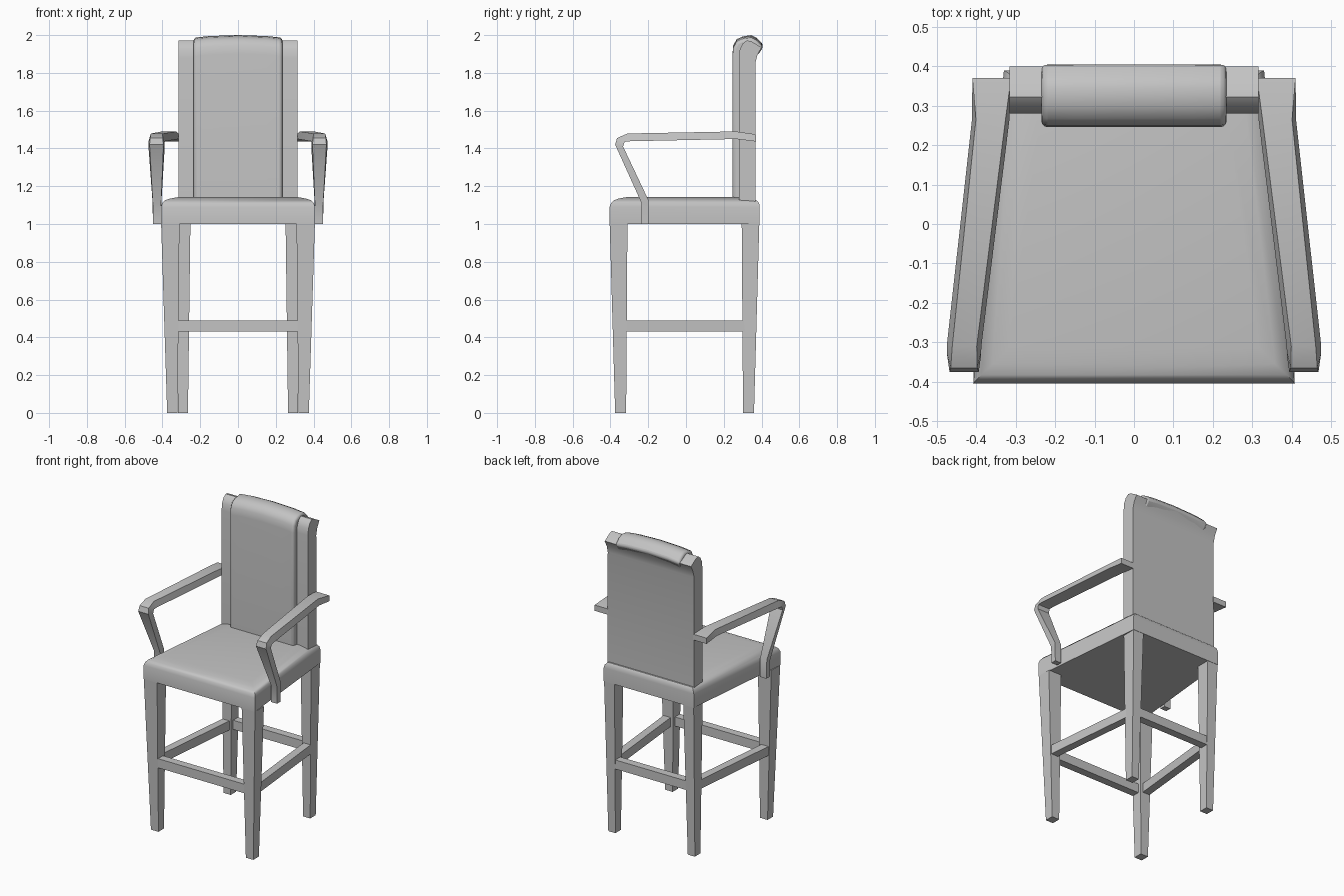
import bpy, bmesh

cube = bpy.data.objects.get("Cube")
if cube:
    bpy.data.objects.remove(cube, do_unlink=True)

grey = bpy.data.materials.new("light_grey")
grey.use_nodes = True
grey.diffuse_color = (0.55, 0.55, 0.55, 1)
grey.node_tree.nodes["Principled BSDF"].inputs["Base Color"].default_value = (0.55, 0.55, 0.55, 1)


def loft(name, rings, smooth=None, bevel=0):
    """Skin a list of equal-length rings and cap both ends."""
    bm = bmesh.new()
    loops = [[bm.verts.new(p) for p in ring] for ring in rings]
    for a, b in zip(loops, loops[1:]):
        for i in range(len(a)):
            j = (i + 1) % len(a)
            bm.faces.new((a[i], a[j], b[j], b[i]))
    bm.faces.new(loops[0][::-1])
    bm.faces.new(loops[-1])
    bmesh.ops.recalc_face_normals(bm, faces=bm.faces)
    mesh = bpy.data.meshes.new(name)
    bm.to_mesh(mesh)
    bm.free()
    mesh.materials.append(grey)
    obj = bpy.data.objects.new(name, mesh)
    bpy.context.collection.objects.link(obj)
    if bevel:
        mod = obj.modifiers.new("rounding", 'BEVEL')
        mod.width, mod.segments = bevel, 3
        mod.limit_method, mod.angle_limit = 'ANGLE', 0.9
    if smooth:
        bpy.ops.object.select_all(action='DESELECT')
        bpy.context.view_layer.objects.active = obj
        obj.select_set(True)
        bpy.ops.object.shade_smooth_by_angle(angle=smooth)
    return obj


def rect(x0, x1, y0, y1, z):
    return [(x0, y0, z), (x1, y0, z), (x1, y1, z), (x0, y1, z)]


# Seat: trapezoid with a softly domed top
def seat_ring(side, front, back, z):
    yf, yb = -0.405 + front, 0.39 - back
    return [(-0.408 + side, yf, z), (0.408 - side, yf, z),
            (0.33 - side, yb, z), (-0.33 + side, yb, z)]


loft("seat", [seat_ring(0, 0, 0, 1.0), seat_ring(0, 0, 0, 1.09),
              seat_ring(0.006, 0.008, 0.003, 1.11),
              seat_ring(0.02, 0.022, 0.015, 1.125),
              seat_ring(0.05, 0.05, 0.07, 1.135),
              seat_ring(0.09, 0.09, 0.14, 1.142)], smooth=0.6)

# Tapered legs, mirrored left and right
for side, s in (("left", 1), ("right", -1)):
    loft("front_leg_" + side, [rect(s * 0.32, s * 0.375, -0.375, -0.317, 0),
                               rect(s * 0.31, s * 0.407, -0.404, -0.31, 1.0)])
    loft("back_leg_" + side, [rect(s * 0.265, s * 0.317, 0.302, 0.36, 0),
                              rect(s * 0.252, s * 0.328, 0.295, 0.388, 1.0)])

    # Side stretcher between the legs
    loft("side_stretcher_" + side,
         [[(s * x0, y, 0.43), (s * x1, y, 0.43), (s * x1, y, 0.49), (s * x0, y, 0.49)]
          for x0, x1, y in ((0.335, 0.387, -0.34), (0.268, 0.32, 0.33))])

# Front and back stretchers
for name, half, y0, y1 in (("front", 0.34, -0.387, -0.335), ("back", 0.28, 0.318, 0.37)):
    loft(name + "_stretcher", [rect(-half, half, y0, y1, z) for z in (0.43, 0.49)])

# Back rest frame: side profile with a rolled-back top
frame = [(0.28, 1.08), (0.28, 1.88), (0.285, 1.925), (0.3, 1.955), (0.322, 1.972),
         (0.345, 1.967), (0.4, 1.935), (0.378, 1.895), (0.367, 1.85), (0.368, 1.08)]
loft("back_frame", [[(x, y, z) for y, z in frame] for x in (-0.316, 0.316)], smooth=0.5)

# Back cushion: padded panel wrapping over the top, slightly crowned
cushion = [(0.246, 1.1), (0.246, 1.9), (0.25, 1.945), (0.268, 1.978), (0.3, 1.993),
           (0.345, 2.0), (0.375, 1.985), (0.41, 1.95), (0.39, 1.92), (0.35, 1.88), (0.35, 1.1)]
stations = [(-0.235, 0.014), (-0.15, 0.005), (0, 0), (0.15, 0.005), (0.235, 0.014)]
loft("back_cushion",
     [[(x, y, z - drop if z > 1.5 else z) for y, z in cushion] for x, drop in stations],
     smooth=0.7, bevel=0.015)

# Arms: slanted post bending into the rest
# each station: inner x, outer x, upper/front (y, z), lower/rear (y, z), chamfer
arm = [(0.405, 0.45, (-0.235, 1.0), (-0.198, 1.0), 0),
       (0.405, 0.453, (-0.235, 1.11), (-0.198, 1.125), 0.002),
       (0.388, 0.474, (-0.375, 1.42), (-0.333, 1.41), 0.006),
       (0.388, 0.475, (-0.365, 1.455), (-0.325, 1.435), 0.01),
       (0.386, 0.474, (-0.31, 1.479), (-0.3, 1.438), 0.013),
       (0.316, 0.411, (0.265, 1.49), (0.265, 1.45), 0.01),
       (0.312, 0.41, (0.37, 1.475), (0.37, 1.437), 0)]
for side, s in (("left", 1), ("right", -1)):
    loft("arm_" + side,
         [[(s * (x0 + c), *up), (s * (x1 - c), *up), (s * x1, *low), (s * x0, *low)]
          for x0, x1, up, low, c in arm], smooth=0.5)
